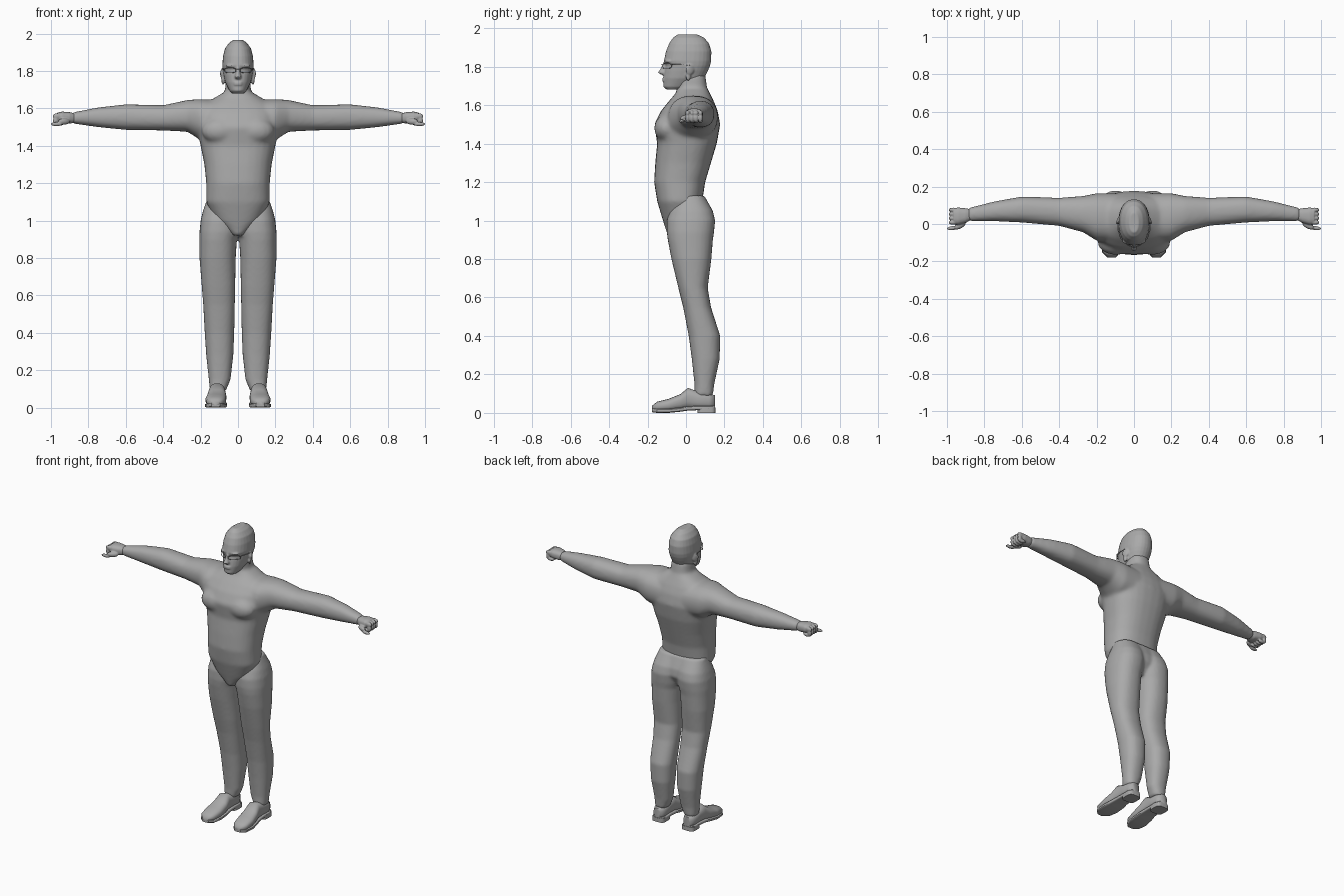
import bpy
import bmesh
from math import sin, cos, pi, copysign
from mathutils import Vector, Matrix

default_cube = bpy.data.objects.get("Cube")
if default_cube:
    bpy.data.objects.remove(default_cube, do_unlink=True)

grey = bpy.data.materials.new("plain grey")
grey.use_nodes = True
grey.diffuse_color = (0.4, 0.4, 0.4, 1)
grey.node_tree.nodes["Principled BSDF"].inputs["Base Color"].default_value = (0.4, 0.4, 0.4, 1)

SIDES = (1, -1)


def loft(bm, rows, axis="z", side=1, power=2.3, count=28):
    """Skin rounded sections; each row is position, then low/high of both cross axes."""
    rings = []
    for pos, a0, a1, b0, b1 in rows:
        ring = []
        for i in range(count):
            angle = 2 * pi * i / count
            c, s = cos(angle), sin(angle)
            a = (a0 + a1) / 2 + (a1 - a0) / 2 * copysign(abs(c) ** (2 / power), c)
            b = (b0 + b1) / 2 + (b1 - b0) / 2 * copysign(abs(s) ** (2 / power), s)
            x, y, z = {"z": (a, b, pos), "x": (pos, a, b), "y": (a, pos, b)}[axis]
            ring.append(bm.verts.new((x * side, y, z)))
        rings.append(ring)
    for low, high in zip(rings, rings[1:]):
        for i in range(count):
            j = (i + 1) % count
            bm.faces.new((low[i], low[j], high[j], high[i]))
    bm.faces.new(rings[0])
    bm.faces.new(rings[-1])


def centred(rows):
    """Turn half widths into left/right pairs."""
    return [(z, -half, half, front, back) for z, half, front, back in rows]


def ball(bm, centre, size, side=1, turn=0):
    """Ellipsoid, optionally turned about the z axis."""
    place = Matrix.Translation((centre[0] * side, centre[1], centre[2]))
    spin = Matrix.Rotation(turn * side, 4, "Z")
    scale = Matrix.Diagonal((*size, 1))
    bmesh.ops.create_uvsphere(bm, u_segments=16, v_segments=10, radius=1,
                              matrix=place @ spin @ scale)


def finish(bm, name, voxel=0, smooth=0, angle=1.2):
    """Make the object, fuse its pieces if asked, and shade it."""
    bmesh.ops.recalc_face_normals(bm, faces=bm.faces)
    mesh = bpy.data.meshes.new(name)
    bm.to_mesh(mesh)
    bm.free()
    mesh.materials.append(grey)
    obj = bpy.data.objects.new(name, mesh)
    bpy.context.collection.objects.link(obj)
    bpy.ops.object.select_all(action="DESELECT")
    obj.select_set(True)
    bpy.context.view_layer.objects.active = obj
    bpy.ops.object.shade_smooth_by_angle(angle=angle)
    if voxel:
        fuse = obj.modifiers.new("fuse", "REMESH")
        fuse.mode = "VOXEL"
        fuse.voxel_size = voxel
        fuse.use_smooth_shade = True
        relax = obj.modifiers.new("relax", "SMOOTH")
        relax.factor = 0.5
        relax.iterations = smooth
    return obj


# Torso and arms, fused into one skin
torso = centred([
    (0.92, 0.03, -0.095, 0.05), (1.0, 0.125, -0.12, 0.1), (1.1, 0.17, -0.15, 0.085),
    (1.2, 0.17, -0.166, 0.1), (1.3, 0.18, -0.16, 0.13), (1.4, 0.2, -0.15, 0.16),
    (1.5, 0.22, -0.165, 0.178), (1.57, 0.215, -0.13, 0.165), (1.62, 0.19, -0.09, 0.145),
    (1.66, 0.12, -0.055, 0.125), (1.69, 0.07, -0.045, 0.11), (1.76, 0.064, -0.05, 0.1)])
arm = [
    (0.08, -0.1, 0.165, 1.41, 1.645), (0.2, -0.09, 0.165, 1.43, 1.65),
    (0.27, -0.045, 0.15, 1.475, 1.645), (0.4, -0.01, 0.14, 1.482, 1.617),
    (0.6, 0.008, 0.147, 1.485, 1.622), (0.75, 0.015, 0.12, 1.5, 1.605),
    (0.89, 0.015, 0.085, 1.52, 1.578)]
bm = bmesh.new()
loft(bm, torso, power=2.4)
for side in SIDES:
    loft(bm, arm, "x", side)
    ball(bm, (0.095, -0.1, 1.48), (0.1, 0.066, 0.07), side)
finish(bm, "body", 0.011, 6)

# Trousers: two legs joined by the seat
leg = [
    (1.13, -0.01, 0.16, -0.05, 0.095), (1.05, -0.01, 0.188, -0.085, 0.14),
    (1.0, -0.01, 0.2, -0.1, 0.152), (0.94, -0.005, 0.206, -0.1, 0.146),
    (0.9, 0.006, 0.206, -0.095, 0.14), (0.8, 0.012, 0.206, -0.076, 0.132),
    (0.65, 0.015, 0.194, -0.04, 0.113), (0.55, 0.017, 0.186, -0.015, 0.13),
    (0.4, 0.02, 0.178, 0.014, 0.178), (0.28, 0.025, 0.17, 0.03, 0.175),
    (0.15, 0.04, 0.156, 0.044, 0.147), (0.09, 0.065, 0.15, 0.045, 0.14)]
seat = centred([
    (0.92, 0.04, -0.08, 0.09), (1.0, 0.15, -0.09, 0.135),
    (1.05, 0.16, -0.085, 0.13), (1.13, 0.165, -0.05, 0.096)])
bm = bmesh.new()
loft(bm, seat)
for side in SIDES:
    loft(bm, leg, side=side)
finish(bm, "trousers", 0.009, 4)

# Head with nose, lips, brows and ears
skull = centred([
    (1.68, 0.03, -0.1, -0.03), (1.695, 0.046, -0.118, 0.02), (1.74, 0.069, -0.118, 0.095),
    (1.78, 0.078, -0.112, 0.115), (1.805, 0.082, -0.106, 0.125), (1.83, 0.084, -0.115, 0.131),
    (1.88, 0.08, -0.104, 0.132), (1.92, 0.07, -0.088, 0.12), (1.95, 0.048, -0.068, 0.095),
    (1.967, 0.024, -0.045, 0.06)])
nose = centred([
    (1.757, 0.014, -0.125, -0.09), (1.768, 0.019, -0.147, -0.09),
    (1.79, 0.012, -0.132, -0.09), (1.825, 0.01, -0.116, -0.09)])
bm = bmesh.new()
loft(bm, skull, power=2.2)
loft(bm, nose, power=2)
for z in (1.727, 1.738):
    ball(bm, (0, -0.112, z), (0.026, 0.013, 0.005))
for side in SIDES:
    ball(bm, (0.04, -0.094, 1.828), (0.028, 0.015, 0.007), side, 0.4)
    ball(bm, (0.084, 0.02, 1.785), (0.008, 0.024, 0.028), side, 0.4)
    ball(bm, (0.08, 0.012, 1.75), (0.008, 0.014, 0.024), side, 0.3)
finish(bm, "head", 0.005, 2)


# Spectacles: two rims, a bridge and the arms reaching the ears
def wire(name, points, closed=False):
    curve = bpy.data.curves.new(name, "CURVE")
    curve.dimensions = "3D"
    curve.bevel_depth = 0.002
    curve.bevel_resolution = 1
    spline = curve.splines.new("POLY")
    spline.points.add(len(points) - 1)
    for point, co in zip(spline.points, points):
        point.co = (*co, 1)
    spline.use_cyclic_u = closed
    curve.materials.append(grey)
    obj = bpy.data.objects.new(name, curve)
    bpy.context.collection.objects.link(obj)


for side, label in zip(SIDES, ("left", "right")):
    rim = []
    for i in range(16):
        c, s = cos(i * pi / 8), sin(i * pi / 8)
        x = 0.042 + 0.03 * copysign(abs(c) ** 0.6, c)
        z = 1.804 + 0.013 * copysign(abs(s) ** 0.6, s)
        rim.append((x * side, -0.122 + 9 * x * x, z))
    wire(label + "_spectacle_rim", rim, True)
    wire(label + "_spectacle_arm", [(0.072 * side, -0.076, 1.811),
                                    (0.086 * side, -0.03, 1.811), (0.088 * side, 0.02, 1.808)])
wire("spectacle_bridge", [(-0.012, -0.121, 1.808), (0, -0.125, 1.811), (0.012, -0.121, 1.808)])

# Hands: half-closed fists with four curled fingers and a thumb
palm = [
    (0.87, 0.022, 0.078, 1.525, 1.572), (0.9, 0.006, 0.084, 1.518, 1.58),
    (0.94, -0.004, 0.088, 1.522, 1.583), (0.965, 0, 0.085, 1.53, 1.578)]
for side, label in zip(SIDES, ("left", "right")):
    bm = bmesh.new()
    loft(bm, palm, "x", side, 2.5)
    for i in range(4):
        y = 0.008 + i * 0.0225
        ball(bm, (0.966, y, 1.558), (0.026, 0.012, 0.016), side)
        ball(bm, (0.975, y, 1.535), (0.014, 0.0115, 0.025), side)
        ball(bm, (0.955, y, 1.518), (0.025, 0.011, 0.011), side)
    ball(bm, (0.93, -0.008, 1.53), (0.035, 0.016, 0.017), side, -0.5)
    ball(bm, (0.97, -0.022, 1.516), (0.032, 0.011, 0.011), side, -0.1)
    finish(bm, label + "_hand", 0.004, 2)

# Shoes: upper, thin sole and heel block
upper = [
    (-0.178, 0.1, 0.14, 0.012, 0.036), (-0.15, 0.074, 0.168, 0.008, 0.058),
    (-0.09, 0.063, 0.174, 0.008, 0.073), (-0.03, 0.062, 0.165, 0.014, 0.097),
    (0.01, 0.068, 0.156, 0.02, 0.13), (0.06, 0.07, 0.152, 0.022, 0.112),
    (0.12, 0.068, 0.153, 0.022, 0.1), (0.15, 0.085, 0.137, 0.024, 0.092)]
for side, label in zip(SIDES, ("left", "right")):
    bm = bmesh.new()
    loft(bm, upper, "y", side, 2.5)
    finish(bm, label + "_shoe_upper")
    bm = bmesh.new()
    sole = [(y, a - 0.003, b + 0.003, max(0, low - 0.008), low + 0.014)
            for y, a, b, low, high in upper]
    loft(bm, sole, "y", side, 5)
    finish(bm, label + "_sole", angle=0.6)
    bm = bmesh.new()
    heel = [(z, 0.066, 0.156, 0.06, 0.153) for z in (0, 0.028)]
    loft(bm, heel, side=side, power=4)
    finish(bm, label + "_heel", angle=0.6)
